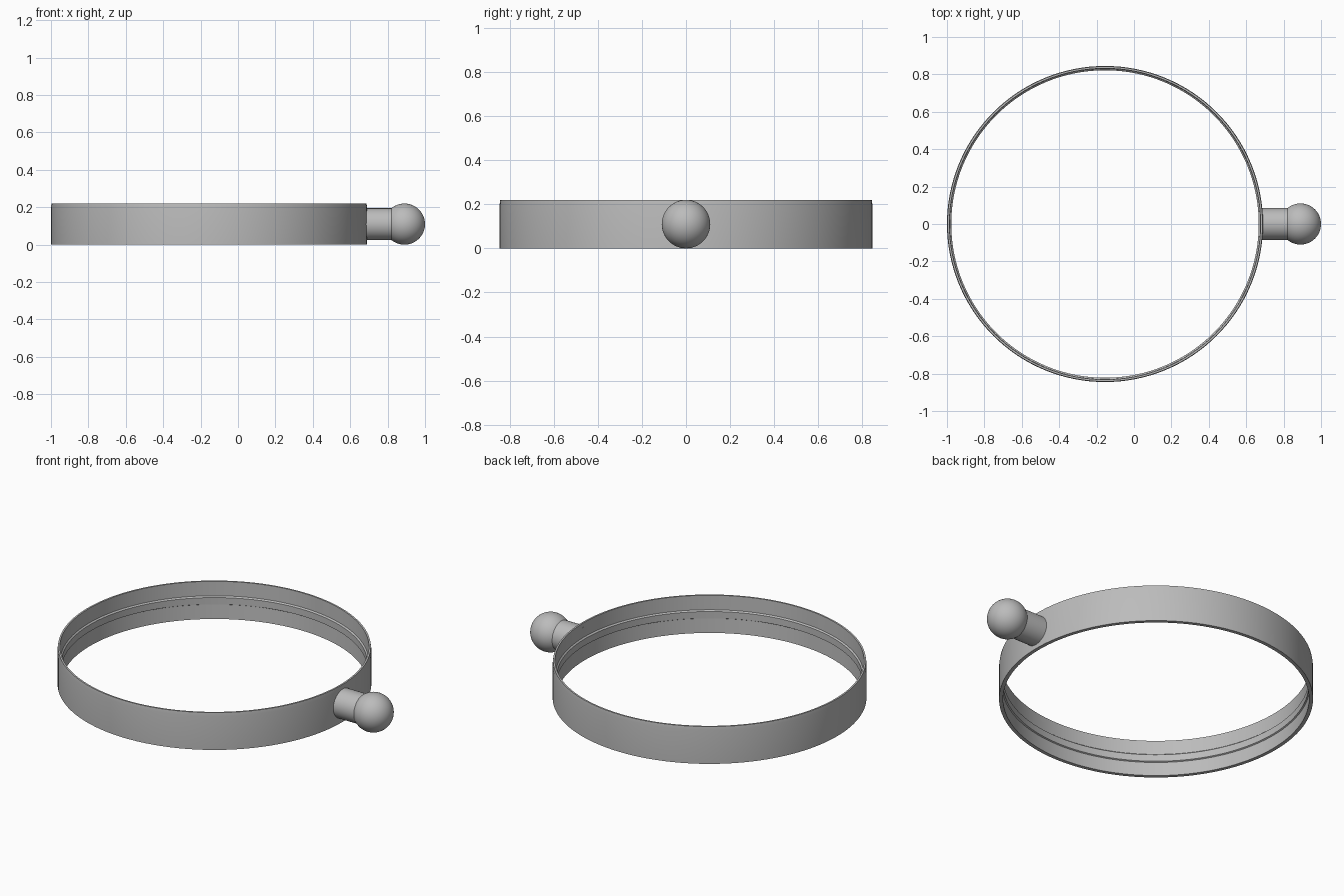
import bpy
import math

if "Cube" in bpy.data.objects:
    bpy.data.objects.remove(bpy.data.objects["Cube"], do_unlink=True)

HEIGHT = 0.22
RING_X = -0.155
MID_Z = HEIGHT / 2

grey = bpy.data.materials.new("plain grey")
grey.use_nodes = True
COLOUR = (0.5, 0.5, 0.5, 1)
grey.diffuse_color = COLOUR
grey.node_tree.nodes["Principled BSDF"].inputs["Base Color"].default_value = COLOUR


def finish(obj, name):
    """Name the part, colour it and smooth its rounded faces."""
    obj.name = name
    obj.data.materials.append(grey)
    bpy.ops.object.select_all(action="DESELECT")
    obj.select_set(True)
    bpy.context.view_layer.objects.active = obj
    bpy.ops.object.shade_smooth_by_angle(angle=math.radians(25))


def lathe(name, profile, x, steps=128):
    """Turn a closed (radius, height) profile about a vertical axis."""
    n = len(profile)
    verts, faces = [], []
    for i in range(steps):
        a = math.tau * i / steps
        verts += [(r * math.cos(a), r * math.sin(a), z) for r, z in profile]
        j = (i + 1) % steps
        for k in range(n):
            m = (k + 1) % n
            faces.append((i * n + k, j * n + k, j * n + m, i * n + m))
    mesh = bpy.data.meshes.new(name)
    mesh.from_pydata(verts, [], faces)
    obj = bpy.data.objects.new(name, mesh)
    bpy.context.collection.objects.link(obj)
    obj.location.x = x
    finish(obj, name)


# Thin band with a shallow snap ridge around the inside
lathe("ring_band", [
    (0.824, 0), (0.845, 0), (0.845, 0.2), (0.842, HEIGHT),
    (0.832, HEIGHT), (0.830, 0.135), (0.822, 0.128),
    (0.822, 0.088), (0.829, 0.084),
], RING_X)

# Short round stem, running from inside the band wall into the ball
start, end = 0.675, 0.86
bpy.ops.mesh.primitive_cylinder_add(
    vertices=48, radius=0.085, depth=end - start,
    location=((start + end) / 2, 0, MID_Z), rotation=(0, math.pi / 2, 0))
finish(bpy.context.object, "knob_stem")

# Ball at the end of the stem
bpy.ops.mesh.primitive_uv_sphere_add(
    segments=48, ring_count=24, radius=0.11, location=(0.89, 0, MID_Z))
finish(bpy.context.object, "knob_ball")
